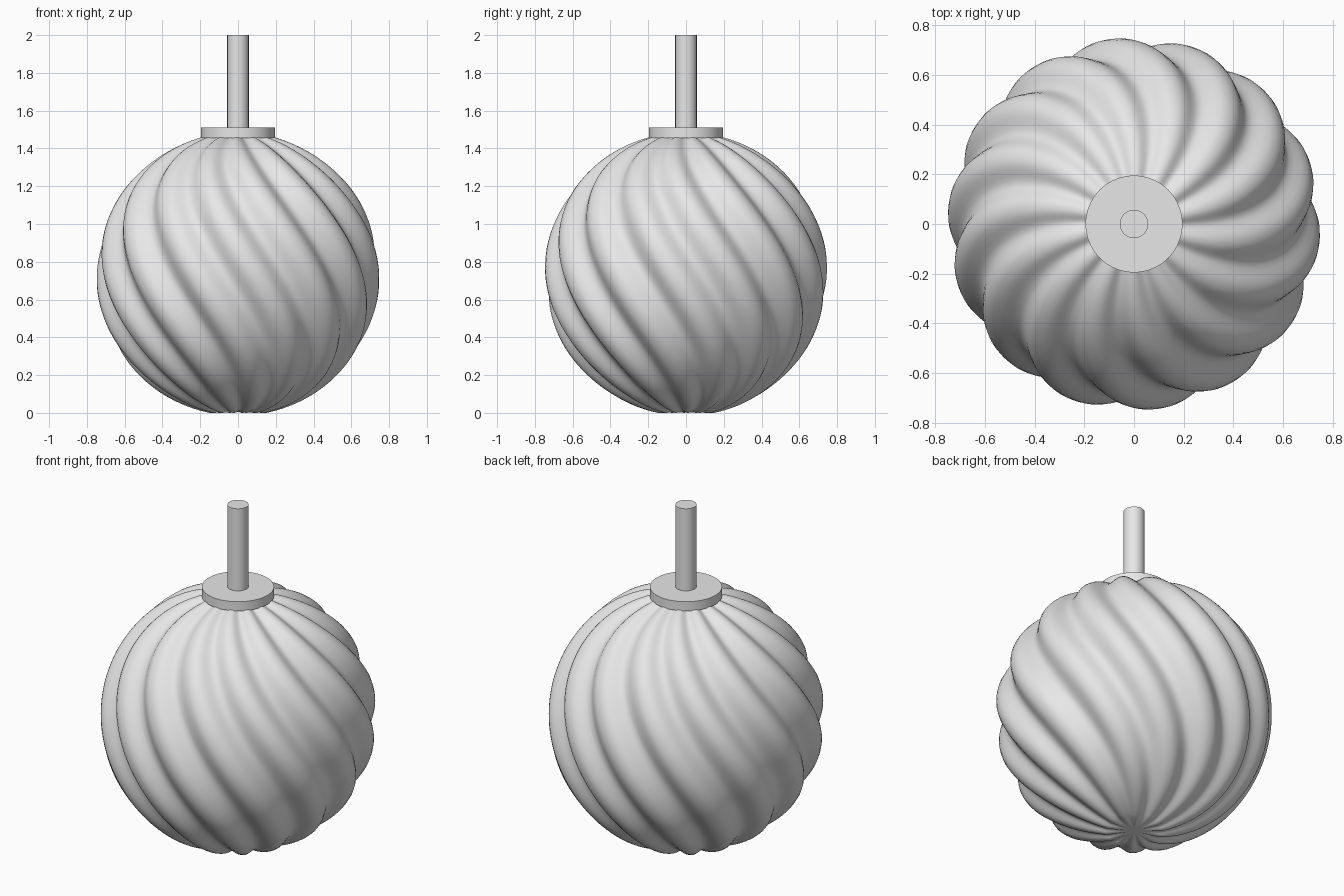
import bpy, bmesh, math

if "Cube" in bpy.data.objects:
    bpy.data.objects.remove(bpy.data.objects["Cube"])

RADIUS, CENTRE_Z = 0.75, 0.735
LOBES, DEPTH = 14, 0.06
TWIST = math.radians(48)           # turn per unit of height
GROOVE_ANGLE = math.radians(84.5)  # one groove's direction at the equator
SEGMENTS, RINGS = LOBES * 12, 72

grey = bpy.data.materials.new("plain_grey")
grey.diffuse_color = (0.8, 0.8, 0.8, 1)
grey.use_nodes = True
grey.node_tree.nodes["Principled BSDF"].inputs["Base Color"].default_value = grey.diffuse_color


def finish(name, bm, sharp_angle):
    bmesh.ops.recalc_face_normals(bm, faces=bm.faces)
    mesh = bpy.data.meshes.new(name)
    bm.to_mesh(mesh)
    bm.free()
    obj = bpy.data.objects.new(name, mesh)
    bpy.context.collection.objects.link(obj)
    mesh.materials.append(grey)
    bpy.ops.object.select_all(action='DESELECT')
    obj.select_set(True)
    bpy.context.view_layer.objects.active = obj
    bpy.ops.object.shade_smooth_by_angle(angle=math.radians(sharp_angle))


# Globe with twisted rounded lobes, cut flat at both poles
bm = bmesh.new()
pole = math.asin(0.15 / RADIUS)
rings = []
for i in range(RINGS + 1):
    polar = pole + (math.pi - 2 * pole) * i / RINGS
    turn = GROOVE_ANGLE - TWIST * RADIUS * math.cos(polar)
    ring = []
    for j in range(SEGMENTS):
        a = 2 * math.pi * j / SEGMENTS
        groove = ((1 + math.cos(LOBES * a)) / 2) ** 1.3
        r = RADIUS - DEPTH * groove * math.sin(polar)
        flat = r * math.sin(polar)
        ring.append(bm.verts.new((flat * math.cos(a + turn),
                                  flat * math.sin(a + turn),
                                  CENTRE_Z + r * math.cos(polar))))
    rings.append(ring)
for upper, lower in zip(rings, rings[1:]):
    for j in range(SEGMENTS):
        k = (j + 1) % SEGMENTS
        bm.faces.new((upper[j], lower[j], lower[k], upper[k]))
# Caps at the poles
for ring in (rings[0], rings[-1]):
    z = sum(v.co.z for v in ring) / SEGMENTS
    hub = bm.verts.new((0, 0, z))
    for j in range(SEGMENTS):
        bm.faces.new((ring[j], ring[(j + 1) % SEGMENTS], hub))
finish("swirled_globe", bm, 50)


# Round collar and stem
def cylinder(name, radius, bottom, top):
    bm = bmesh.new()
    bmesh.ops.create_cone(bm, cap_ends=True, segments=64, radius1=radius,
                          radius2=radius, depth=top - bottom)
    bmesh.ops.translate(bm, verts=bm.verts, vec=(0, 0, (top + bottom) / 2))
    finish(name, bm, 30)


cylinder("collar", 0.195, 1.455, 1.51)
cylinder("stem", 0.057, 1.50, 2.0)
